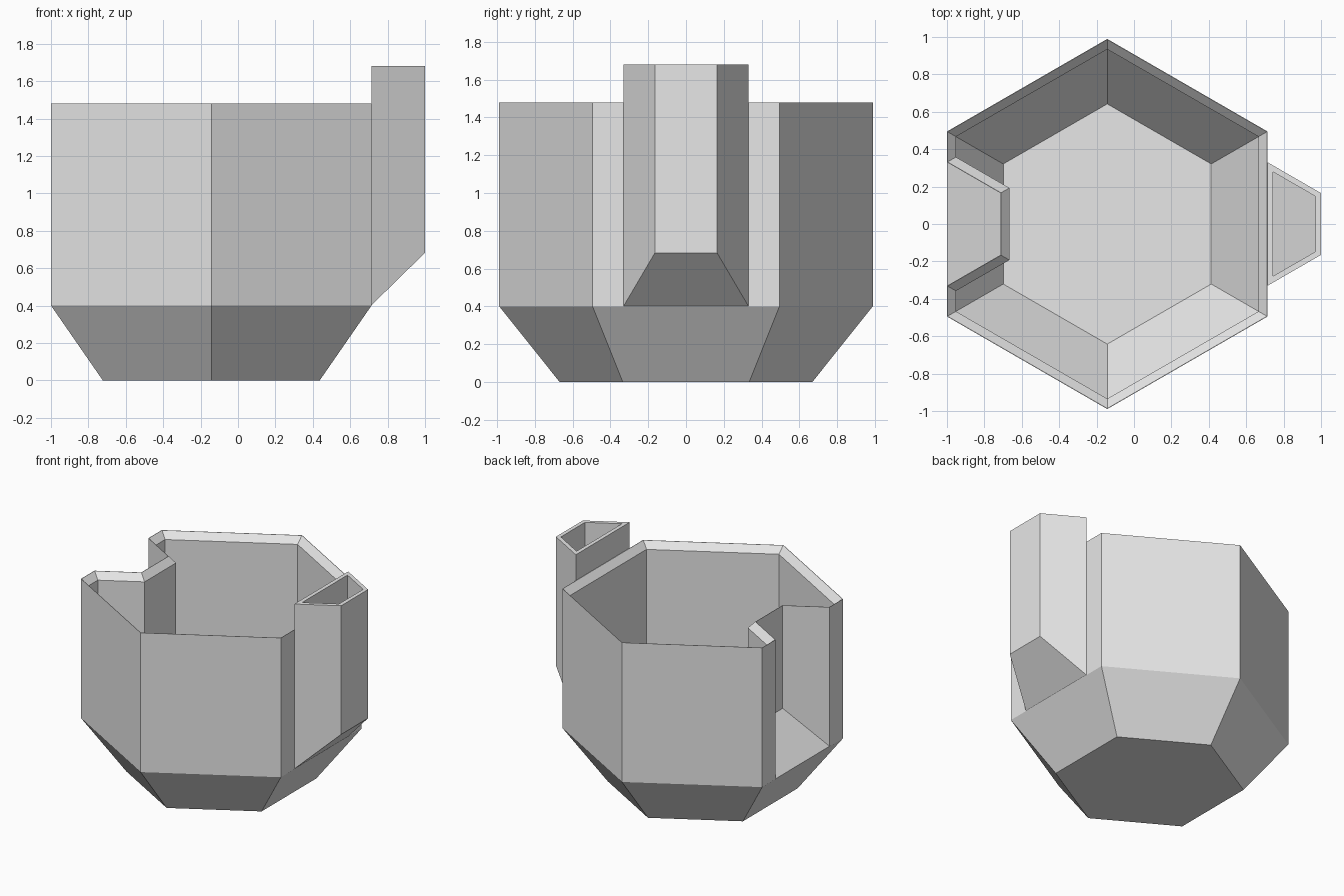
import bpy
import bmesh
from math import cos, sin, radians

if "Cube" in bpy.data.objects:
    bpy.data.objects.remove(bpy.data.objects["Cube"])

grey = bpy.data.materials.new("plain grey")
grey.use_nodes = True
grey.diffuse_color = (0.8, 0.8, 0.8, 1)
grey.node_tree.nodes["Principled BSDF"].inputs["Base Color"].default_value = (0.8, 0.8, 0.8, 1)

CENTRE = -0.143              # x of the hexagon's axis
LEFT, RIGHT = -1.0, 0.714    # flat sides of the hexagon
RIM = 1.48
DEPTH = 0.286                # how far the spout and the notch reach
SIDE = 0.577                 # narrowing of the spout per unit of x


def loft(name, rings):
    """Closed solid through rings of points that share a point count."""
    bm = bmesh.new()
    loops = [[bm.verts.new(p) for p in ring] for ring in rings]
    for low, high in zip(loops, loops[1:]):
        n = len(low)
        for i in range(n):
            j = (i + 1) % n
            bm.faces.new((low[i], low[j], high[j], high[i]))
    bm.faces.new(loops[0][::-1])
    bm.faces.new(loops[-1])
    bmesh.ops.recalc_face_normals(bm, faces=bm.faces)
    mesh = bpy.data.meshes.new(name)
    bm.to_mesh(mesh)
    bm.free()
    mesh.materials.append(grey)
    obj = bpy.data.objects.new(name, mesh)
    bpy.context.collection.objects.link(obj)
    return obj


def hexagon(apothem, z):
    r = apothem / cos(radians(30))
    return [(CENTRE + r * cos(radians(a)), r * sin(radians(a)), z)
            for a in range(30, 390, 60)]


def wedge(base, start, grow, z=None):
    """Trapezoid narrowing towards +x; without z it lies on the sloped bottom."""
    end = base + DEPTH + grow

    def half(x):
        return 0.33 - SIDE * (x - base) + 1.155 * grow

    def height(x):
        return 0.402 + 0.98 * (x - base) - 1.4 * grow if z is None else z

    return [(x, s * half(x), height(x))
            for x, s in ((start, -1), (end, -1), (end, 1), (start, 1))]


def cut(target, cutter):
    mod = target.modifiers.new("cut", 'BOOLEAN')
    mod.operation = 'DIFFERENCE'
    mod.solver = 'EXACT'
    mod.object = cutter
    bpy.context.view_layer.objects.active = target
    bpy.ops.object.modifier_apply(modifier=mod.name)
    bpy.data.objects.remove(cutter)


# Hexagonal cup with a tapered foot
cup = loft("cup", [hexagon(0.58, 0), hexagon(0.857, 0.4), hexagon(0.857, RIM)])

# Cavity with a bevelled rim, leaving a wall around the notch
cavity = loft("cavity", [hexagon(0.556, 0.05), hexagon(0.809, 0.417),
                         hexagon(0.809, 1.43), hexagon(0.899, 1.53)])
notch_wall = loft("notch_wall", [wedge(LEFT, -1.2, 0.048),
                                 wedge(LEFT, -1.2, 0.048, 1.43),
                                 wedge(LEFT, -1.2, -0.042, 1.53),
                                 wedge(LEFT, -1.2, -0.042, 1.6)])
cut(cavity, notch_wall)
cut(cup, cavity)

# Notch that takes a spout of the same shape
notch = loft("notch", [wedge(LEFT, -1.1, 0), wedge(LEFT, -1.1, 0, 1.7)])
cut(cup, notch)

# Hollow spout on the opposite side
spout = loft("spout", [wedge(RIGHT, RIGHT, 0), wedge(RIGHT, RIGHT, 0, 1.68)])
hollow = loft("hollow", [wedge(RIGHT, RIGHT + 0.03, -0.03),
                         wedge(RIGHT, RIGHT + 0.03, -0.03, 1.8)])
cut(spout, hollow)
